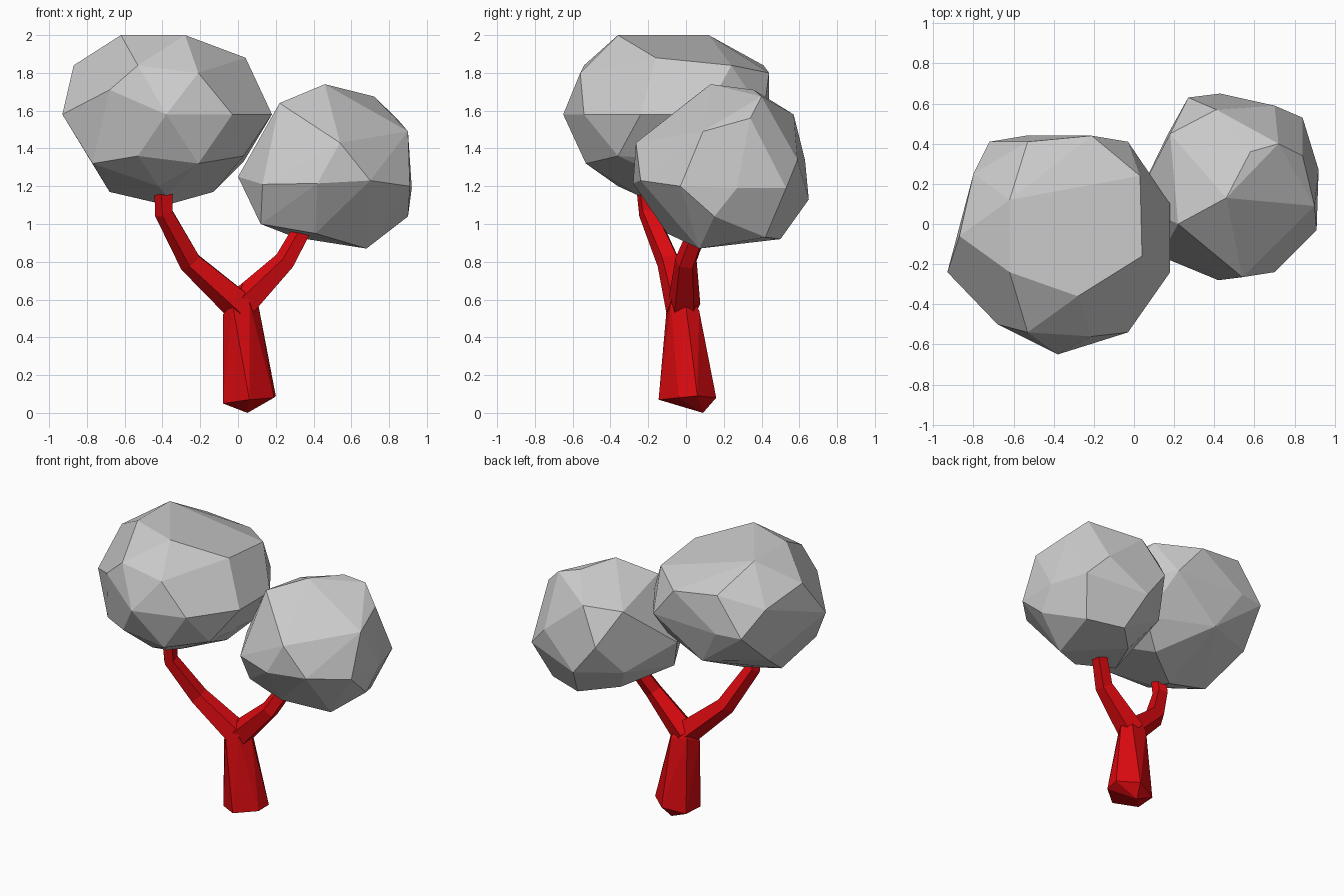
import bpy, bmesh, math
from mathutils import Vector

if "Cube" in bpy.data.objects:
    bpy.data.objects.remove(bpy.data.objects["Cube"])

red = bpy.data.materials.new("red_bark")
red.diffuse_color = (0.7, 0.003, 0.005, 1)
red.use_nodes = True
red.node_tree.nodes["Principled BSDF"].inputs["Base Color"].default_value = red.diffuse_color


def finish(name, bm, mat=None):
    bmesh.ops.recalc_face_normals(bm, faces=bm.faces[:])
    me = bpy.data.meshes.new(name)
    bm.to_mesh(me)
    bm.free()
    ob = bpy.data.objects.new(name, me)
    bpy.context.collection.objects.link(ob)
    if mat:
        me.materials.append(mat)
    return ob


def faceted(name, points, mat=None, angle=6):
    """Boulder-like solid wrapped around a few corner points."""
    bm = bmesh.new()
    for p in points:
        bm.verts.new(p)
    bmesh.ops.convex_hull(bm, input=bm.verts[:])
    loose = [v for v in bm.verts if not v.link_faces]
    bmesh.ops.delete(bm, geom=loose, context='VERTS')
    bmesh.ops.dissolve_limit(bm, angle_limit=math.radians(angle),
                             verts=bm.verts[:], edges=bm.edges[:])
    return finish(name, bm, mat)


def limb(name, path, radii, sides=5):
    """Tapered low-poly tube along a path."""
    bm = bmesh.new()
    pts = [Vector(p) for p in path]
    rings = []
    for i, p in enumerate(pts):
        t = (pts[min(i + 1, len(pts) - 1)] - pts[max(i - 1, 0)]).normalized()
        u = t.cross(Vector((0, 1, 0))).normalized()
        w = t.cross(u)
        rings.append([bm.verts.new(p + radii[i] * (u * math.cos(a) + w * math.sin(a)))
                      for a in (2 * math.pi * k / sides for k in range(sides))])
    for a, b in zip(rings, rings[1:]):
        for k in range(sides):
            j = (k + 1) % sides
            bm.faces.new((a[k], a[j], b[j], b[k]))
    bm.faces.new(rings[0])
    bm.faces.new(rings[-1])
    return finish(name, bm, red)


# Trunk with flared, tilted foot
trunk = faceted("trunk", [
    (-.08, -.05, .05), (.06, -.145, .07), (.19, -.04, .08), (.2, .06, .09),
    (.05, .09, 0), (.08, .16, .08), (-.07, .1, .05),
    (-.08, -.04, .52), (-.03, -.1, .58), (.06, -.08, .58), (.11, 0, .56),
    (.07, .07, .54), (-.05, .06, .56), (.03, -.01, .69)], red, 2)

# Two forked branches, merged into the trunk
branches = [
    limb("left_branch", [(.02, -.02, .56), (-.25, -.09, .80), (-.39, -.2, 1.06), (-.39, -.21, 1.16)],
         [.09, .065, .052, .052]),
    limb("right_branch", [(.01, -.01, .56), (.25, 0, .80), (.35, .07, .98), (.37, .09, 1.05)],
         [.09, .06, .052, .052])]
bpy.context.view_layer.objects.active = trunk
for b in branches:
    m = trunk.modifiers.new("join", 'BOOLEAN')
    m.operation, m.solver, m.object = 'UNION', 'EXACT', b
    bpy.ops.object.modifier_apply(modifier=m.name)
    bpy.data.objects.remove(b)

# Large left crown
faceted("large_crown", [
    (-.62, -.24, 2), (-.28, -.36, 2), (-.62, .12, 2), (.04, -.16, 1.88),
    (-.53, -.54, 1.84), (-.21, -.56, 1.8), (.03, .24, 1.84), (-.53, .41, 1.84),
    (-.21, .44, 1.8), (-.87, -.06, 1.84), (-.80, .25, 1.75), (-.68, -.5, 1.71),
    (-.93, -.24, 1.58), (-.38, -.65, 1.58), (-.03, -.54, 1.58), (.18, -.24, 1.58),
    (.18, .1, 1.58), (-.03, .41, 1.58), (-.54, .44, 1.58), (-.72, .41, 1.58),
    (-.77, -.36, 1.32), (-.53, -.53, 1.36), (-.21, -.53, 1.32), (.03, -.36, 1.36),
    (-.68, -.1, 1.17), (-.38, -.1, 1.1), (-.38, -.25, 1.15), (-.42, -.36, 1.2),
    (-.13, .06, 1.17), (-.77, .18, 1.36), (.03, .16, 1.33), (-.38, .36, 1.32)])

# Small right crown
faceted("small_crown", [
    (.46, .13, 1.74), (.58, .36, 1.71), (.22, 0, 1.64), (.72, .4, 1.675),
    (.54, -.265, 1.43), (.76, .085, 1.49), (.90, .09, 1.49), (.84, .34, 1.56),
    (.41, .57, 1.58), (.18, .45, 1.55), (.09, .15, 1.4), (.13, -.16, 1.21),
    (.42, -.28, 1.215), (.70, -.24, 1.23), (.91, -.03, 1.2), (.92, .27, 1.19),
    (0, .1, 1.25), (.27, .63, 1.34), (.43, .65, 1.13), (.70, .59, 1.34),
    (.84, .53, 1.19), (.90, .15, 1.04), (.68, .07, .87), (.41, -.1, .95),
    (.12, -.04, 1), (.17, .45, 1.12), (.5, .5, .92), (.3, .3, .93), (.75, .42, .93)])
